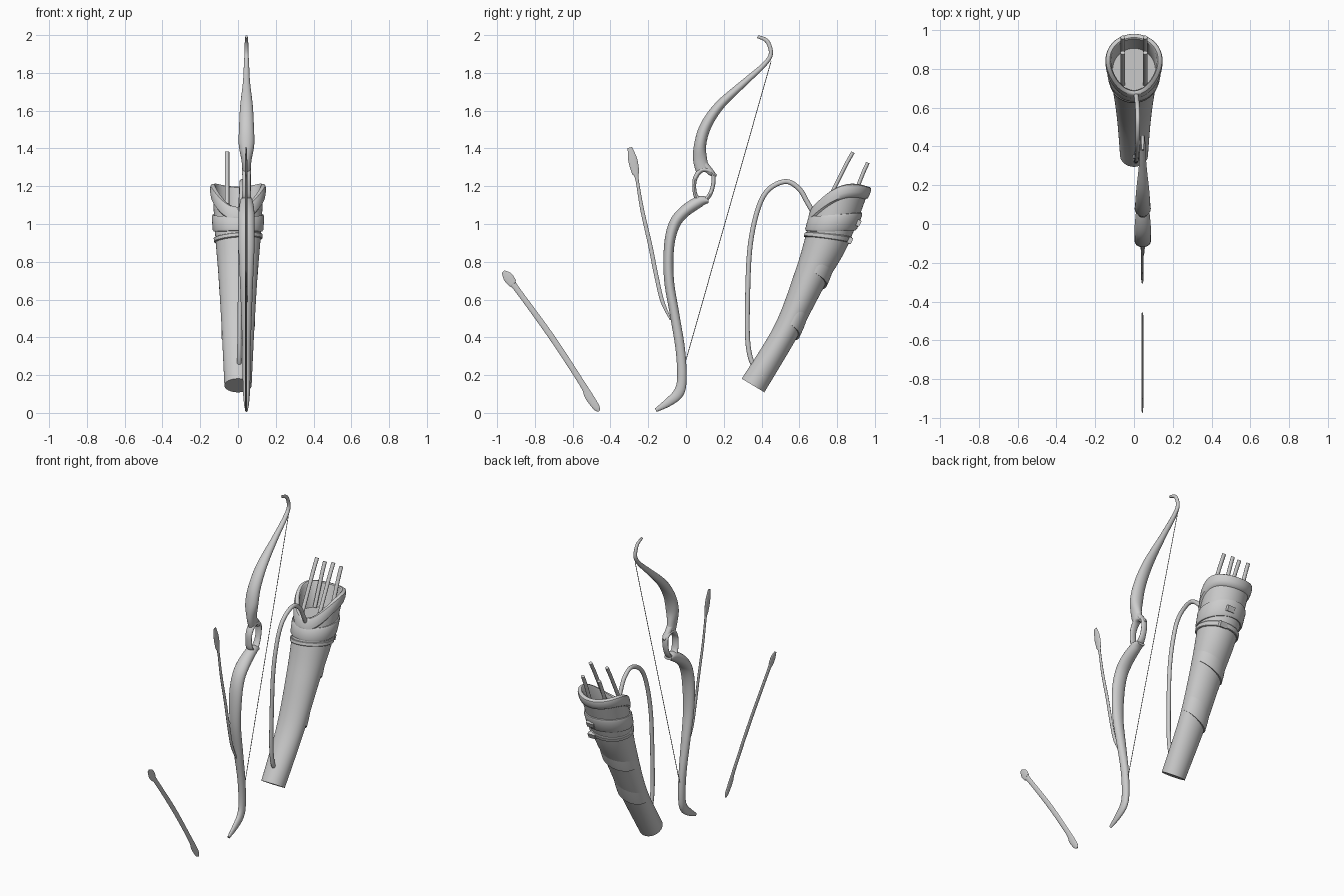
import bpy, bmesh, math
from mathutils import Vector

if "Cube" in bpy.data.objects:
    bpy.data.objects.remove(bpy.data.objects["Cube"])


def sample(pts, u, closed=False):
    """Catmull-Rom through stations (x, y, z, rx, rn), u in station units."""
    n = len(pts)
    if closed:
        i = math.floor(u)
        idx = [(i + k) % n for k in (-1, 0, 1, 2)]
    else:
        i = max(0, min(n - 2, math.floor(u)))
        idx = [max(0, min(n - 1, i + k)) for k in (-1, 0, 1, 2)]
    t = u - i
    out = []
    for a, b, c, d in zip(*(pts[k] for k in idx)):
        out.append(0.5 * (2 * b + (c - a) * t + (2 * a - 5 * b + 4 * c - d) * t * t
                          + (3 * b - a - 3 * c + d) * t ** 3))
    return out


def point(pts, u, ang, dr=0.0, closed=False):
    """Point on the elliptical section around the path (path bends in the YZ plane)."""
    x, y, z, rx, rn = sample(pts, u, closed)
    p, q = sample(pts, u - .02, closed), sample(pts, u + .02, closed)
    t = Vector((q[1] - p[1], q[2] - p[2])).normalized()
    k = (rn + dr) * math.cos(ang)
    return (x + (rx + dr) * math.sin(ang), y + t.y * k, z - t.x * k)


def skin(name, rows, wrap=True, closed=False, cap_a=True, cap_b=True):
    """Mesh object from rows of points."""
    bm = bmesh.new()
    vs = [[bm.verts.new(p) for p in r] for r in rows]
    n, m = len(vs), len(vs[0])
    for i in range(n if closed else n - 1):
        for j in range(m if wrap else m - 1):
            a, b = vs[i], vs[(i + 1) % n]
            bm.faces.new((a[j], a[(j + 1) % m], b[(j + 1) % m], b[j]))
    if wrap and not closed:
        if cap_a:
            bm.faces.new(vs[0])
        if cap_b:
            bm.faces.new(vs[-1])
    bmesh.ops.recalc_face_normals(bm, faces=bm.faces)
    me = bpy.data.meshes.new(name)
    bm.to_mesh(me)
    bm.free()
    ob = bpy.data.objects.new(name, me)
    bpy.context.collection.objects.link(ob)
    bpy.ops.object.select_all(action='DESELECT')
    ob.select_set(True)
    bpy.context.view_layer.objects.active = ob
    bpy.ops.object.shade_smooth_by_angle(angle=math.radians(40))
    return ob


def angles(n, a0=0.0, a1=math.tau, full=True):
    return [a0 + (a1 - a0) * j / (n if full else n - 1) for j in range(n)]


def loft(name, pts, n=20, sub=6, closed=False):
    count = (len(pts) if closed else len(pts) - 1) * sub
    us = [i / sub for i in range(count + (0 if closed else 1))]
    return skin(name, [[point(pts, u, a, 0, closed) for a in angles(n)] for u in us], closed=closed)


BX = 0.045  # plane of bow and loose arrows


def at(x, *st):
    return [(x, *s) for s in st]


# Bow limbs
loft("bow_upper_limb", at(BX, (.088, 1.285, .022, .036), (.075, 1.34, .027, .037), (.075, 1.42, .041, .032),
     (.105, 1.52, .039, .03), (.18, 1.63, .033, .025), (.31, 1.75, .019, .018), (.41, 1.84, .014, .013),
     (.449, 1.90, .011, .011), (.43, 1.967, .009, .011), (.38, 1.992, .006, .008)))
loft("bow_lower_limb", at(BX, (.118, 1.125, .026, .014), (.07, 1.118, .034, .03), (-.015, 1.06, .042, .031),
     (-.065, .99, .042, .03), (-.09, .875, .042, .027), (-.09, .705, .035, .026), (-.06, .52, .028, .025),
     (-.03, .335, .022, .025), (-.022, .18, .02, .025), (-.04, .105, .018, .028),
     (-.095, .055, .014, .022), (-.16, .014, .007, .010)))

# Open grip ring and its spur
loft("bow_grip_ring", at(BX, (.044, 1.19, .022, .01), (.05, 1.245, .022, .012), (.085, 1.287, .024, .014),
     (.135, 1.275, .022, .012), (.146, 1.235, .02, .011), (.135, 1.175, .02, .011),
     (.105, 1.132, .024, .012), (.058, 1.14, .024, .012)), n=16, closed=True)
loft("bow_grip_spur", at(BX, (.095, 1.32, .02, .018), (.13, 1.275, .018, .018), (.162, 1.255, .006, .005)), n=12)

# Bow string
loft("bow_string", at(BX, (.45, 1.86, .002, .002), (0.0, .28, .002, .002)), n=6, sub=1)

# Loose arrows: thin flat shafts with leaf-shaped ends
loft("upright_arrow", at(.043, (-.297, 1.405, .003, .012), (-.282, 1.34, .006, .024), (-.268, 1.275, .006, .02),
     (-.259, 1.235, .006, .009), (-.232, 1.075, .006, .01), (-.19, .89, .006, .011), (-.158, .73, .006, .011),
     (-.125, .59, .006, .010), (-.08, .492, .004, .005)), n=12)
loft("leaning_arrow", at(.043, (-.968, .748, .003, .010), (-.943, .72, .005, .026), (-.918, .685, .005, .023),
     (-.895, .655, .005, .015), (-.71, .4, .005, .016), (-.55, .155, .005, .016), (-.515, .09, .005, .022),
     (-.475, .03, .005, .018), (-.46, .01, .003, .006)), n=12)

# Quiver body: hollow tapered tube with a dipped front rim
Q = at(0, (.355, .145, .072, .07), (.53, .435, .086, .068), (.66, .72, .103, .088),
       (.75, .93, .12, .115), (.85, 1.235, .138, .13))
N = 64


def rim(a, row):
    """Lower the rim towards the front (angle pi)."""
    return row * (1 - .155 * ((1 - math.cos(a)) / 2) ** 2.2)


profile = [(i / 8, 0) for i in range(30)] + [(3.72, 0), (3.75, .010), (3.82, .013), (3.93, .012), (3.98, .008),
                                             (4, 0), (4, -.012), (3.96, -.018), (3.5, -.018), (3.2, -.018)]
profile = [p for p in profile if not (p[0] == 3.625 and p[1] == 0)]
skin("quiver_body", [[point(Q, rim(a, u), a, d) for a in angles(N)] for u, d in profile], cap_b=False)

# Inner floor the arrows stand in
skin("quiver_inner_floor", [[point(Q, u + .1 * math.cos(a), a, -.012) for a in angles(N)] for u in (3.36, 3.4)])


# Raised bands and overlapping wraps on the quiver
def band(name, u0, half, tilt, twist, dr, a0=0.0, a1=math.tau, wrap=True):
    prof = [(-1, -.006), (-1, dr * .6), (-.75, dr), (.75, dr), (1, dr * .6), (1, -.006)]
    ang = angles(N, a0, a1, wrap)
    skin(name, [[point(Q, u0 + half * k + tilt * math.cos(a) + twist * math.sin(a), a, d) for a in ang]
                for k, d in prof], wrap=wrap, closed=True)


band("quiver_upper_band", 3.24, .13, .14, 0, .012)
band("quiver_lower_band", 2.98, .05, .10, .04, .009)
for i, (u0, tw) in enumerate(((1.95, .16), (1.0, .12))):
    ang = angles(33, -1.5, 1.5, False)
    rows = []
    for k, d in ((0, -.004), (0, .011), (.15, .007), (.4, -.004)):
        rows.append([point(Q, u0 + k + tw * math.sin(a), a, (d + .004) * math.cos(a) ** .4 - .004) for a in ang])
    skin(f"quiver_wrap_{i + 1}", rows, wrap=False)

# Buckle tabs on the back
for i, (u, x) in enumerate(((3.36, .03), (3.08, .05))):
    c = Vector(point(Q, u, x / .12, .012))
    bpy.ops.mesh.primitive_cube_add(size=1, location=c, rotation=(math.radians(-25), 0, 0))
    b = bpy.context.object
    b.name = f"quiver_buckle_{i + 1}"
    b.scale = (.05, .022, .034)
    m = b.modifiers.new("bevel", 'BEVEL')
    m.width, m.segments = .004, 2

# Arrow shafts standing in the quiver
for side in (-1, 1):
    for tag, st in (("front", ((.72, 1.06), (.80, 1.22), (.845, 1.31), (.884, 1.38))),
                    ("back", ((.86, 1.07), (.91, 1.20), (.94, 1.275), (.963, 1.325)))):
        loft(f"quiver_arrow_{tag}_{'left' if side < 0 else 'right'}",
             at(.058 * side, *[(y, z, .012, .010) for y, z in st]), n=12, sub=4)

# Carrying strap
loft("quiver_strap", [(x, y, z, .012, .013) for x, y, z in (
    (.006, .375, .235), (.006, .345, .28), (.008, .327, .38), (.01, .325, .55), (.013, .337, .86), (.016, .378, 1.07),
    (.019, .435, 1.18), (.02, .528, 1.225), (.018, .60, 1.185), (.014, .645, 1.11), (.01, .68, 1.05))], n=14)
